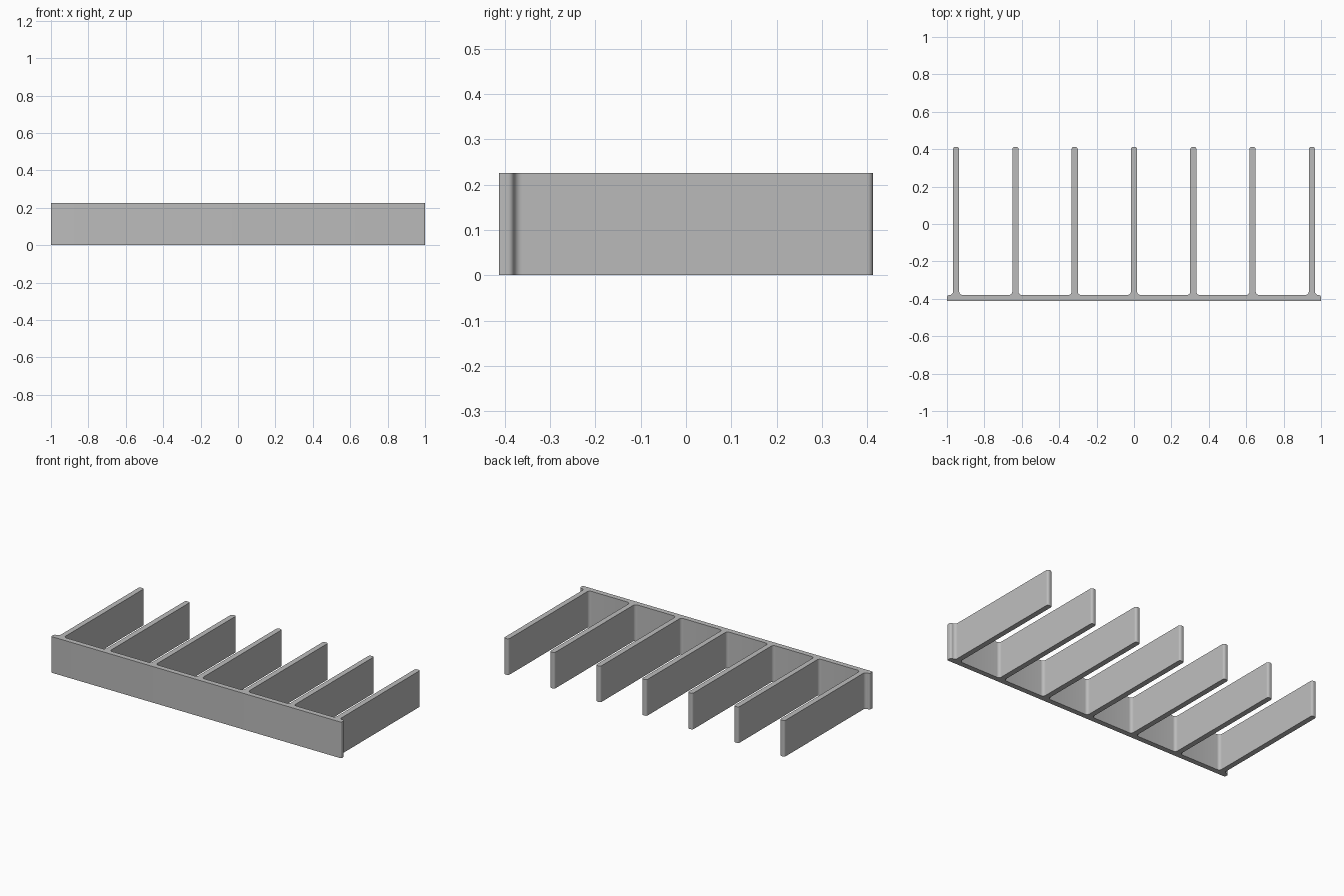
import bpy
import bmesh
import math
from mathutils import Vector

cube = bpy.data.objects.get("Cube")
if cube:
    bpy.data.objects.remove(cube)

HEIGHT = 0.225
DEPTH = 0.4125        # half depth
THICK = 0.033         # wall thickness
PITCH = 0.317
FIN_COUNT = 7
FILLET, TIP, EDGE = 0.018, 0.013, 0.005
STEPS = 6


def round_corners(corners):
    """Replace each (x, y, radius) corner by an arc."""
    points = []
    for i, (x, y, radius) in enumerate(corners):
        p = Vector((x, y))
        a = (Vector(corners[i - 1][:2]) - p).normalized()
        b = (Vector(corners[(i + 1) % len(corners)][:2]) - p).normalized()
        centre = p + (a + b) * radius
        for s in range(STEPS + 1):
            t = s / STEPS * math.pi / 2
            points.append(centre - b * radius * math.cos(t) - a * radius * math.sin(t))
    return points


# Comb outline: front plate, then the fins from left to right
back = -DEPTH + THICK
corners = [(-1, -DEPTH, EDGE), (1, -DEPTH, EDGE), (1, back, TIP)]
for i in reversed(range(FIN_COUNT)):
    x = (i - (FIN_COUNT - 1) / 2) * PITCH
    right, left = x + THICK / 2, x - THICK / 2
    corners += [(right, back, FILLET), (right, DEPTH, TIP),
                (left, DEPTH, TIP), (left, back, FILLET)]
corners.append((-1, back, TIP))

# Extrude the outline upwards
bm = bmesh.new()
base = bm.faces.new([bm.verts.new((p.x, p.y, 0)) for p in round_corners(corners)])
top = bmesh.ops.extrude_face_region(bm, geom=[base], use_keep_orig=True)
bmesh.ops.translate(bm, vec=(0, 0, HEIGHT),
                    verts=[v for v in top["geom"] if isinstance(v, bmesh.types.BMVert)])
bmesh.ops.recalc_face_normals(bm, faces=bm.faces)
mesh = bpy.data.meshes.new("comb_rack")
bm.to_mesh(mesh)
bm.free()
rack = bpy.data.objects.new("comb_rack", mesh)
bpy.context.collection.objects.link(rack)

# Plain grey
grey = bpy.data.materials.new("plain_grey")
grey.use_nodes = True
colour = (0.5, 0.5, 0.5, 1)
grey.diffuse_color = colour
grey.node_tree.nodes["Principled BSDF"].inputs["Base Color"].default_value = colour
mesh.materials.append(grey)

# Smooth fillets, sharp rims
bpy.ops.object.select_all(action="DESELECT")
rack.select_set(True)
bpy.context.view_layer.objects.active = rack
bpy.ops.object.shade_smooth_by_angle(angle=math.radians(30))
